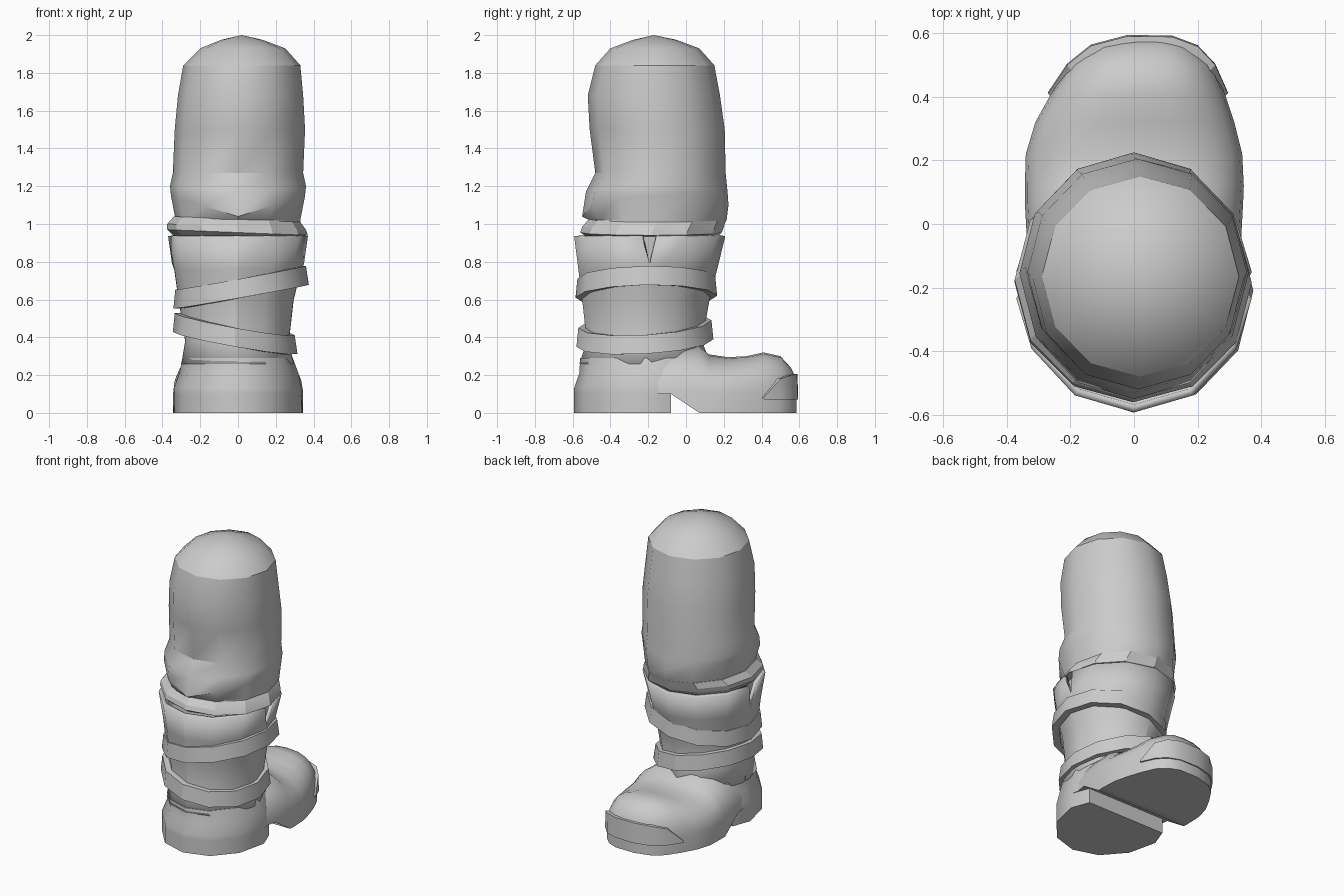
import bpy, bmesh
from math import sin, cos, pi, radians

if "Cube" in bpy.data.objects:
    bpy.data.objects.remove(bpy.data.objects["Cube"])

grey = bpy.data.materials.new("plain grey")
grey.use_nodes = True
grey.diffuse_color = (0.6, 0.6, 0.6, 1)
grey.node_tree.nodes["Principled BSDF"].inputs["Base Color"].default_value = (0.6, 0.6, 0.6, 1)

ROUND = [i * 30 for i in range(12)]


def ring(z, x0, x1, y0, y1, angles=ROUND, wave=None):
    """Oval outline filling the given x and y ranges; wave lifts each point."""
    cx, cy, rx, ry = (x0 + x1) / 2, (y0 + y1) / 2, (x1 - x0) / 2, (y1 - y0) / 2
    pts = []
    for a in map(radians, angles):
        c, s = cos(a), sin(a)
        pts.append((cx + rx * c, cy + ry * s, z + (wave(c, s) if wave else 0)))
    return pts


def loft(name, rings, bottom=True, top=True, closed=True, loop=False, sharp=32):
    """Skin a stack of equal rings into one smooth-shaded part."""
    bm = bmesh.new()
    rows = [[bm.verts.new(p) for p in r] for r in rings]
    n = len(rows[0])
    pairs = list(zip(rows, rows[1:])) + ([(rows[-1], rows[0])] if loop else [])
    for a, b in pairs:
        for i in range(n if closed else n - 1):
            j = (i + 1) % n
            bm.faces.new((a[i], a[j], b[j], b[i]))
    if bottom:
        bm.faces.new(rows[0][::-1])
    if top:
        bm.faces.new(rows[-1])
    bmesh.ops.remove_doubles(bm, verts=bm.verts, dist=0.0005)
    bmesh.ops.recalc_face_normals(bm, faces=bm.faces)
    mesh = bpy.data.meshes.new(name)
    bm.to_mesh(mesh)
    bm.free()
    obj = bpy.data.objects.new(name, mesh)
    bpy.context.collection.objects.link(obj)
    mesh.materials.append(grey)
    bpy.ops.object.select_all(action="DESELECT")
    obj.select_set(True)
    bpy.context.view_layer.objects.active = obj
    bpy.ops.object.shade_smooth_by_angle(angle=radians(sharp))
    return obj


# Trouser leg: inner core, wavy folded hem, padded knee and domed top
def hem(c, s):
    return 0.11 * abs(c) + (0.06 * s if s > 0 else 0)

loft("trouser_leg", [
    ring(0.68, -0.29, 0.29, -0.50, 0.10),
    ring(0.95, -0.33, 0.33, -0.53, 0.17),
    ring(1.02, -0.33, 0.33, -0.51, 0.215),
    ring(1.04, -0.355, 0.355, -0.55, 0.225, wave=hem),
    ring(1.17, -0.36, 0.36, -0.53, 0.22, wave=lambda c, s: 0.03 * abs(c)),
    ring(1.27, -0.345, 0.345, -0.48, 0.21),
    ring(1.50, -0.335, 0.355, -0.51, 0.205),
    ring(1.68, -0.318, 0.345, -0.52, 0.18),
    ring(1.84, -0.29, 0.33, -0.48, 0.15),
], top=False)
loft("leg_dome", [
    ring(1.84, -0.29, 0.33, -0.48, 0.15),
    ring(1.93, -0.20, 0.25, -0.40, 0.07),
    ring(1.975, -0.09, 0.13, -0.28, -0.05),
    ring(2.0, 0.02, 0.02, -0.17, -0.17),
], bottom=False, top=False, sharp=40)

# Rolled band between hem and boot
tilt = lambda c, s: -0.015 * c
loft("boot_band", [
    ring(0.935, -0.34, 0.34, -0.53, 0.17),
    ring(0.955, -0.375, 0.37, -0.56, 0.19, wave=tilt),
    ring(0.985, -0.375, 0.36, -0.55, 0.20, wave=tilt),
    ring(1.025, -0.34, 0.33, -0.515, 0.215, wave=tilt),
], sharp=20)

# Boot shaft with a V notch on each side
NOTCHED = sorted(ROUND + [6, 174, 186, 354])
rim = ring(0.935, -0.372, 0.372, -0.592, 0.208, NOTCHED)
rim = [(x * 0.94, y, 0.79) if abs(x) > 0.3719 else (x, y, z) for x, y, z in rim]
shaft = loft("boot_shaft", [
    ring(0.26, -0.30, 0.295, -0.565, 0.13, NOTCHED),
    ring(0.38, -0.28, 0.27, -0.525, 0.085, NOTCHED),
    ring(0.60, -0.315, 0.295, -0.55, 0.125, NOTCHED),
    ring(0.76, -0.338, 0.335, -0.57, 0.165, NOTCHED),
    rim,
], bottom=False, top=False)
wall = shaft.modifiers.new("wall", "SOLIDIFY")
wall.thickness = 0.025
wall.offset = -1


# Two slanted straps wound around the shaft
def strap(name, z, x0, x1, y0, y1, slant, lean):
    wave = lambda c, s: slant * c + lean * s
    t, h = 0.05, 0.05
    loft(name, [
        ring(z - h, x0 + t, x1 - t, y0 + t, y1 - t, wave=wave),
        ring(z - h, x0, x1 - 0.005, y0, y1, wave=wave),
        ring(z + h, x0 + 0.01, x1 - 0.02, y0 + 0.01, y1 - 0.01, wave=wave),
        ring(z + h, x0 + t, x1 - t, y0 + t, y1 - t, wave=wave),
    ], bottom=False, top=False, loop=True)

strap("upper_strap", 0.665, -0.342, 0.38, -0.585, 0.165, 0.063, 0.005)
strap("lower_strap", 0.42, -0.345, 0.32, -0.58, 0.145, -0.058, 0.02)


# Heel: straight front face below the arch, round counter above
def heel_cut(points):
    return [(x, min(y, -0.08), z) for x, y, z in points]

base = (-0.34, 0.335, -0.592, 0.19)
loft("heel", [
    heel_cut(ring(0, *base)),
    heel_cut(ring(0.1, *base)),
    ring(0.1, *base),
    ring(0.13, *base),
    ring(0.21, -0.31, 0.32, -0.565, 0.17),
    ring(0.29, -0.295, 0.29, -0.56, 0.13),
], sharp=40)


# Foot: cross-sections along y as (y, left x, right x, top height, sole height)
def section(y, x0, x1, top, sole):
    mid, half = (x0 + x1) / 2, (x1 - x0) / 2
    pts = [(x0, y, sole)]
    for i in range(13):
        a = pi - pi * i / 12
        side = abs(cos(a)) ** 0.75 * (1 if cos(a) > 0 else -1)
        low = max(0.11, sole)
        pts.append((mid + half * side, y, low + (top - low) * sin(a)))
    return pts + [(x1, y, sole)]

loft("foot", [section(*s) for s in (
    (-0.30, -0.30, 0.30, 0.30, 0.1),
    (-0.08, -0.335, 0.335, 0.36, 0.1),
    (0.07, -0.343, 0.343, 0.36, 0.0),
    (0.12, -0.343, 0.345, 0.31, 0.0),
    (0.22, -0.34, 0.34, 0.295, 0.0),
    (0.32, -0.31, 0.315, 0.30, 0.0),
    (0.41, -0.26, 0.285, 0.32, 0.0),
    (0.50, -0.20, 0.245, 0.30, 0.0),
    (0.555, -0.13, 0.19, 0.24, 0.0),
    (0.585, -0.02, 0.12, 0.18, 0.0),
)], sharp=50)

# Toe cap: thin guard wrapping the front of the foot
edge = [(-0.27, 0.41, 0.08), (-0.21, 0.50, 0.18), (-0.135, 0.56, 0.2), (-0.02, 0.59, 0.205),
        (0.12, 0.588, 0.205), (0.2, 0.558, 0.2), (0.255, 0.50, 0.18), (0.295, 0.41, 0.08)]
loft("toe_cap", [
    [(x * 0.9, y - 0.03, z) for x, y, z in edge],
    edge,
    [(x, y + 0.004, 0.07) for x, y, z in edge],
    [(x * 0.9, y - 0.03, 0.07) for x, y, z in edge],
], bottom=False, top=False, closed=False, loop=True)
